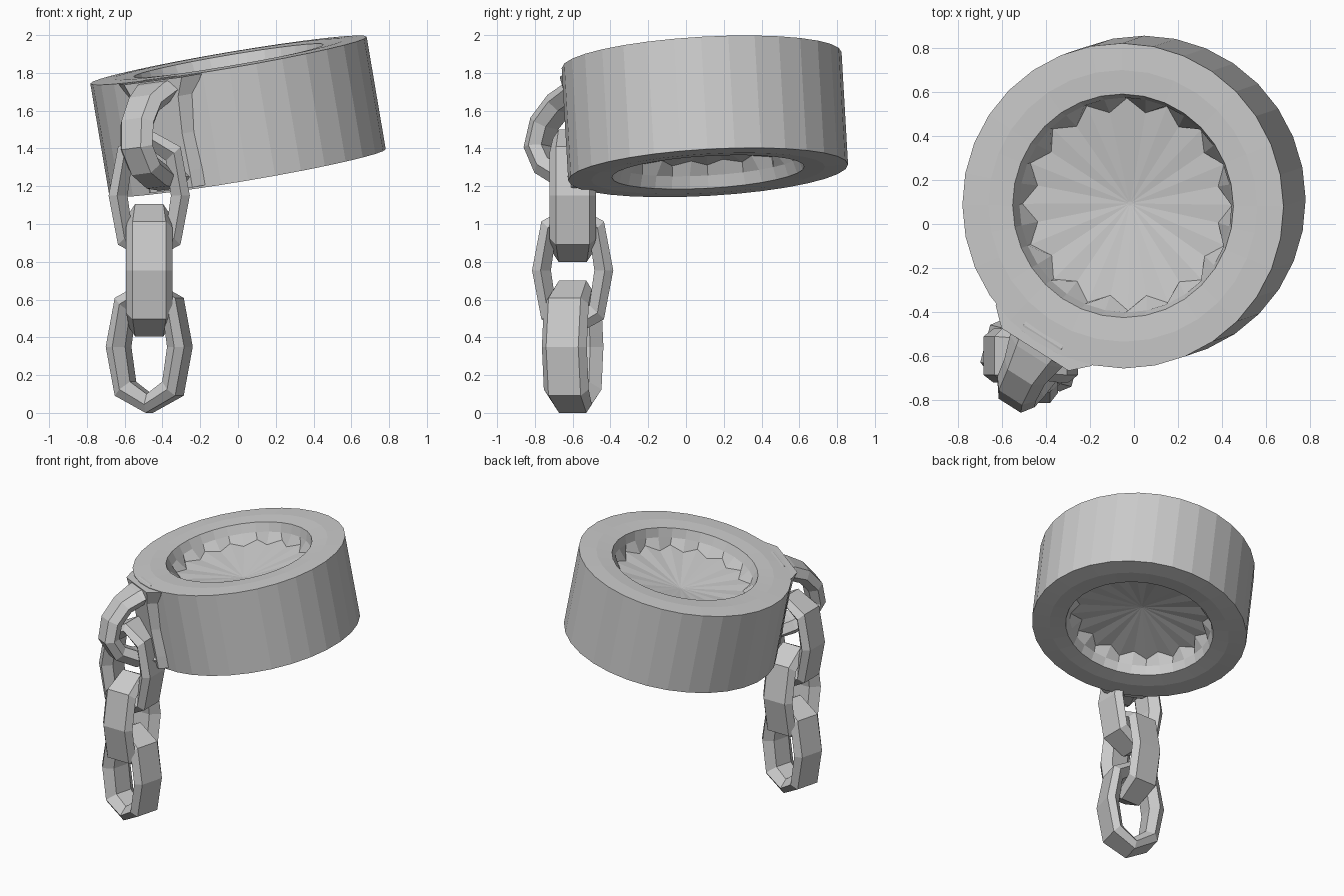
import bpy, bmesh
from math import sin, cos, pi, radians
from mathutils import Vector, Matrix

if "Cube" in bpy.data.objects:
    bpy.data.objects.remove(bpy.data.objects["Cube"])


def loft(name, rings, closed=False, matrix=Matrix()):
    """Skin a list of equal-length point rings; a closed loft joins last to first."""
    bm = bmesh.new()
    vr = [[bm.verts.new(p) for p in r] for r in rings]
    n = len(rings[0])
    pairs = list(zip(vr, vr[1:]))
    if closed:
        pairs.append((vr[-1], vr[0]))
    for a, b in pairs:
        for i in range(n):
            j = (i + 1) % n
            bm.faces.new((a[i], a[j], b[j], b[i]))
    if not closed:
        bm.faces.new(vr[0][::-1])
        bm.faces.new(vr[-1])
    bmesh.ops.recalc_face_normals(bm, faces=bm.faces)
    me = bpy.data.meshes.new(name)
    bm.to_mesh(me)
    bm.free()
    ob = bpy.data.objects.new(name, me)
    bpy.context.collection.objects.link(ob)
    ob.matrix_world = matrix
    return ob


# Tilted frame shared by the cuff and its lug
axis = Vector((-0.167, -0.057, 0.985)).normalized()
tilt = Matrix.Translation((0, 0.1, 1.57)) @ Vector((0, 0, 1)).rotation_difference(axis).to_matrix().to_4x4()

# Cuff: thick ring with a scalloped, shallow conical web closing the opening
SEG = 32


def cuff_ring(r0, h0, r1=None, h1=None):
    r1, h1 = (r0, h0) if r1 is None else (r1, h1)
    pts = []
    for i in range(SEG):
        r, h = ((r0, h0), (r1, h1))[i % 2]
        t = 2 * pi * i / SEG
        pts.append((r * cos(t), r * sin(t), h))
    return pts


half = [(0.01, 0.11), (0.485, 0.18, 0.425, 0.165), (0.49, 0.235), (0.51, 0.30), (0.62, 0.307), (0.742, 0.302)]
upper = [cuff_ring(*p) for p in half]
lower = [[(x, y, -z) for x, y, z in r] for r in upper]
loft("cuff", lower + upper[::-1], matrix=tilt)

# Lug: flared half loop on the cuff wall (radius, height, half width, half thickness)
path = [(0.56, 0.255, 0.18, 0.042), (0.70, 0.255, 0.17, 0.05), (0.79, 0.23, 0.14, 0.055),
        (0.90, 0.19, 0.11, 0.055), (1.00, 0.10, 0.105, 0.055), (1.045, -0.02, 0.10, 0.055),
        (1.0, -0.13, 0.10, 0.055), (0.89, -0.205, 0.105, 0.055), (0.76, -0.235, 0.13, 0.05),
        (0.65, -0.245, 0.13, 0.04)]
out = Vector((-0.53, -0.85, 0)).normalized()
side = Vector((-out.y, out.x, 0))
up = Vector((0, 0, 1))
rings = []
for i, (r, h, w, t) in enumerate(path):
    a, b = path[max(i - 1, 0)], path[min(i + 1, len(path) - 1)]
    tan = (out * (b[0] - a[0]) + up * (b[1] - a[1])).normalized()
    nrm = side.cross(tan)
    c = out * r + up * h
    rings.append([c + side * w * s + nrm * t * d for s, d in
                  ((-0.6, 1), (0.6, 1), (1, 0), (0.6, -1), (-0.6, -1), (-1, 0))])
loft("lug_loop", rings, matrix=tilt)

# Pad behind the lug, bulging slightly from the wall
pad = []
for h, w in ((-0.29, 0.19), (-0.2, 0.19), (0.0, 0.18), (0.2, 0.20), (0.298, 0.26)):
    pad.append([out * r + side * s + up * h for r, s in
                ((0.64, -w), (0.70, -w), (0.775, -w * 0.7), (0.775, w * 0.7), (0.70, w), (0.64, w))])
loft("lug_pad", pad, matrix=tilt)

# Chain links: eight-sided ovals with a broad bevelled section, narrower at the tips
section = [(0.0, 0.088), (0.045, 0.123), (0.10, 0.065), (0.10, -0.065), (0.045, -0.123), (0.0, -0.088)]
oval = [(0, 1), (0.77, 0.74), (1, 0), (0.77, -0.74), (0, -1), (-0.77, -0.74), (-1, 0), (-0.77, 0.74)]


def link(name, z, turn):
    rings = [[((0.215 - d) * x, w * (0.85 if x == 0 else 1), (0.35 - d) * y) for d, w in section]
             for x, y in oval]
    loft(name, rings, closed=True,
         matrix=Matrix.Translation((-0.47, -0.6, z)) @ Matrix.Rotation(radians(turn), 4, 'Z'))


for i, (z, turn) in enumerate(((1.15, 0), (0.755, 90), (0.35, -15))):
    link("chain_link_%d" % (i + 1), z, turn)
